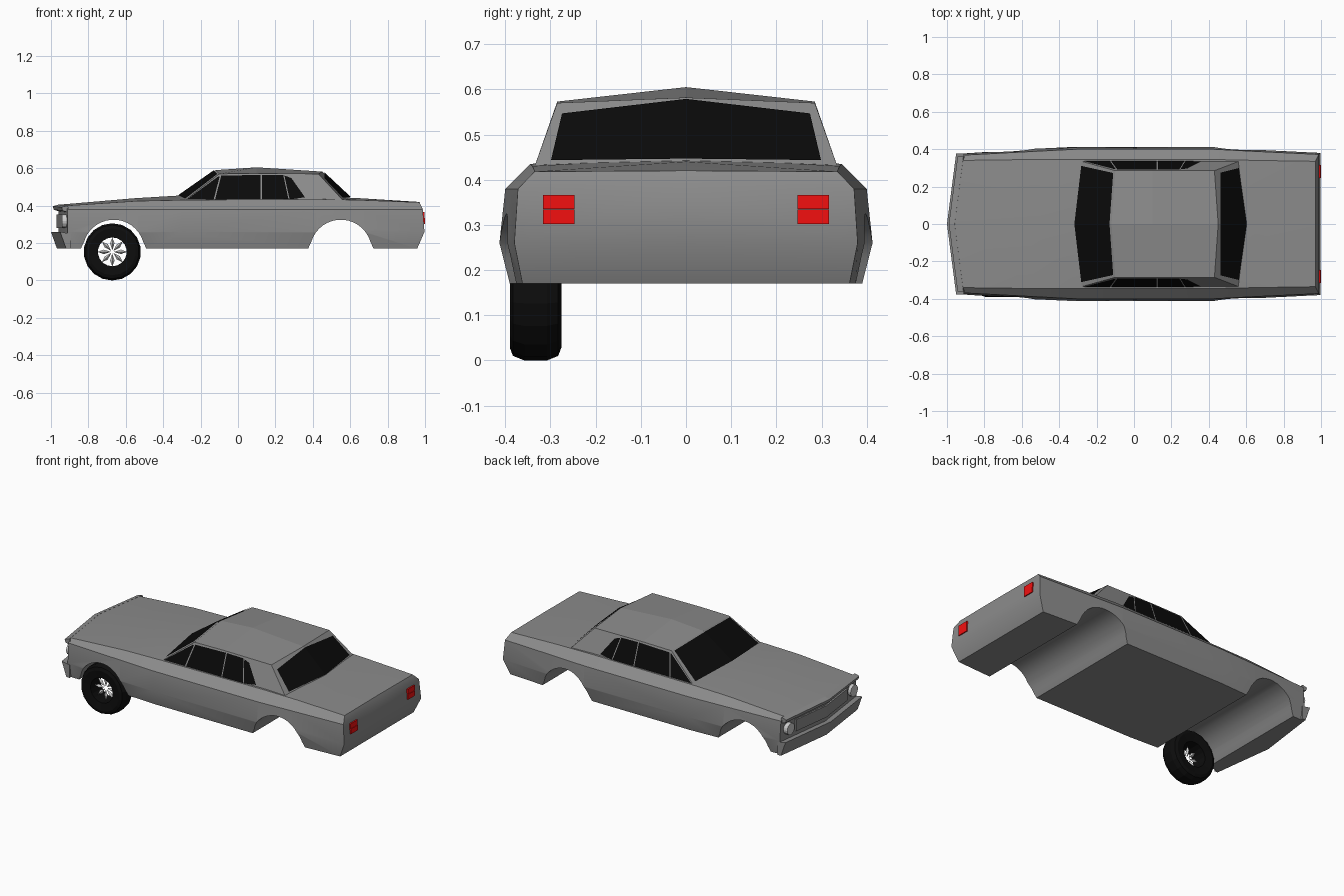
import bpy, bmesh
from math import sin, cos, pi, radians
from mathutils import Vector

if "Cube" in bpy.data.objects:
    bpy.data.objects.remove(bpy.data.objects["Cube"])


def material(name, color):
    m = bpy.data.materials.new(name)
    m.diffuse_color = color
    m.use_nodes = True
    m.node_tree.nodes["Principled BSDF"].inputs["Base Color"].default_value = m.diffuse_color
    return m


PAINT = material("grey_paint", (0.26, 0.26, 0.26, 1))
BLACK = material("dark_glass", (0.003, 0.003, 0.003, 1))
RUBBER = material("rubber", (0.004, 0.004, 0.004, 1))
RED = material("red_lens", (0.9, 0.005, 0.005, 1))


def build(name, verts, faces, mat=None, mirror=True):
    """Mesh object from points; optionally mirrored across the car's centre line."""
    me = bpy.data.meshes.new(name)
    me.from_pydata([tuple(v) for v in verts], [], faces)
    bm = bmesh.new()
    bm.from_mesh(me)
    bmesh.ops.recalc_face_normals(bm, faces=bm.faces)
    bm.to_mesh(me)
    bm.free()
    ob = bpy.data.objects.new(name, me)
    bpy.context.collection.objects.link(ob)
    if mat:
        me.materials.append(mat)
    if mirror:
        m = ob.modifiers.new("mirror", 'MIRROR')
        m.use_axis = (False, True, False)
    return ob


def prism(name, a, b, mat=None, mirror=True, caps=(True, True)):
    """Join two matching outlines into a prism."""
    n = len(a)
    faces = [(i, (i + 1) % n, n + (i + 1) % n, n + i) for i in range(n)]
    if caps[0]:
        faces.append(tuple(range(n)))
    if caps[1]:
        faces.append(tuple(range(n, 2 * n)))
    return build(name, list(a) + list(b), faces, mat, mirror)


def box(name, x, y, z, mat=None):
    outline = [(x[0], z[0]), (x[1], z[0]), (x[1], z[1]), (x[0], z[1])]
    return prism(name, [(p, y[0], q) for p, q in outline],
                 [(p, y[1], q) for p, q in outline], mat)


V = 0.13  # backward sweep of the nose


def nose_bar(name, profile, w, drop=0):
    return prism(name, [(x, 0, z) for x, z in profile],
                 [(x + V * w, w, z - drop) for x, z in profile], PAINT, caps=(False, True))


# Body: half cross-sections lofted nose to tail
# x, sweep, centre z, edge y, edge z, crease y, widest y, bottom y
stations = [
    (-0.96, V, .405, .340, .400, .368, .377, .362),
    (-0.55, .03, .440, .345, .425, .388, .402, .378),
    (-0.30, 0, .455, .345, .430, .400, .413, .390),
    (0.42, 0, .450, .345, .435, .400, .413, .390),
    (0.65, 0, .440, .340, .430, .388, .397, .380),
    (0.97, 0, .420, .335, .418, .372, .380, .362),
]
tail = (0, 0, .018, .027, -.012, -.012)
verts, faces = [], []
for s, (x, k, zc, ye, ze, yc, yw, yb) in enumerate(stations):
    ring = [(0, zc), (ye, ze), (yc, .38), (yw, .26), (yb, .17), (0, .17)]
    for r, (y, z) in enumerate(ring):
        verts.append((x + k * y + (tail[r] if s == 5 else 0), y, z))
for s in range(5):
    for r in range(5):
        i = s * 6 + r
        faces.append((i, i + 1, i + 7, i + 6))
for base, dx in ((0, (0, 0)), (30, (.018, .027))):
    c = len(verts)
    x0 = verts[base][0]
    verts += [(x0 + dx[0], 0, .38), (x0 + dx[1], 0, .26)]
    col = [base, c, c + 1, base + 5]
    faces += [(col[i], base + 1 + i, base + 2 + i, col[i + 1]) for i in range(3)]
body = build("body", verts, faces, PAINT)

# Wheel arches cut through the full width
cutters = []
for name, cx in (("front_arch_cutter", -.665), ("rear_arch_cutter", .55)):
    arc = [(cx + .165 * cos(radians(a)), .16 + .165 * sin(radians(a)))
           for a in range(15, 166, 10)]
    arc += [(cx - .178, .165), (cx - .178, .1), (cx + .178, .1), (cx + .178, .165)]
    cutter = prism(name, [(x, -.6, z) for x, z in arc],
                   [(x, .6, z) for x, z in arc], PAINT, mirror=False)
    cutter.hide_render = True
    cutters.append(cutter)
    m = body.modifiers.new("arch", 'BOOLEAN')
    m.operation = 'DIFFERENCE'
    m.solver = 'EXACT'
    m.object = cutter

# Bake the cuts so the cutters can go, then soften the gentle creases
bpy.context.view_layer.update()
bpy.context.view_layer.objects.active = body
for m in list(body.modifiers):
    bpy.ops.object.modifier_apply(modifier=m.name)
for o in cutters:
    bpy.data.objects.remove(o)
body.select_set(True)
bpy.ops.object.shade_smooth_by_angle(angle=radians(28))
body.select_set(False)

# Cabin: belt line below, roof edge and roof ridge above
ws = [Vector(p) for p in ((-.32, 0, .45), (-.28, .335, .43), (-.1, .285, .57), (-.12, 0, .59))]
rw = [Vector(p) for p in ((.602, 0, .44), (.56, .335, .43), (.43, .285, .57), (.45, 0, .582))]
mid = [Vector((.1, .335, .43)), Vector((.1, .285, .573)), Vector((.1, 0, .605))]
build("cabin", ws + rw + mid,
      [(0, 1, 2, 3), (4, 5, 6, 7), (1, 8, 9, 2), (8, 5, 6, 9), (2, 9, 10, 3), (9, 6, 7, 10)],
      PAINT)


# Windscreen and rear window: u runs outward from the centre, v runs upward
def screen(name, q, corners, dx):
    def at(u, v):
        p = q[0].lerp(q[1], u).lerp(q[3].lerp(q[2], u), v)
        return p + Vector((dx, 0, .004))
    build(name, [at(u, v) for u, v in corners], [(0, 1, 2, 3)], BLACK)


screen("windscreen", ws, [(0, .02), (.93, .02), (.95, .96), (0, .96)], -.003)
screen("rear_window", rw, [(0, .02), (.90, .06), (.93, .80), (0, .95)], .004)

# Side windows with thin pillars between the panes
panes = [
    [(-.272, .434), (-.130, .434), (-.098, .556), (-.106, .556)],
    [(-.122, .434), (.121, .434), (.121, .565), (-.09, .560)],
    [(.127, .434), (.270, .434), (.242, .563), (.127, .565)],
    [(.276, .434), (.358, .445), (.285, .548), (.248, .561)],
]
for i, pane in enumerate(panes):
    pts = [(x, .339 - .05 * (z - .43) / .14, z) for x, z in pane]
    build(f"side_window_{i + 1}", pts, [tuple(range(len(pts)))], BLACK)

# Nose: hood lip, grille and bumper
nose_bar("hood_lip", [(-.959, .4055), (-.990, .397), (-.985, .378), (-.94, .365)], .36, .005)
nose_bar("grille", [(-.970, .352), (-.970, .28), (-.95, .28), (-.95, .352)], .25)
nose_bar("front_bumper", [(-1, .26), (-.945, .25), (-.945, .17), (-.968, .17)], .378)


# Headlights
def circle(x, r):
    return [(x, .312 + r * cos(a * pi / 8), .318 + r * sin(a * pi / 8)) for a in range(16)]


prism("headlight", circle(-.942, .036), circle(-.90, .036))

# Tail lights, two lenses per side
box("tail_light_upper", (.96, .998), (.247, .316), (.335, .366), RED)
box("tail_light_lower", (.96, 1.0), (.247, .316), (.302, .334), RED)

# Front wheel: tyre ring
WX, WY, WZ, N = -.672, -.333, .153, 18
prof = [(.077, -.050), (.125, -.057), (.143, -.050), (.153, -.025),
        (.153, .025), (.143, .050), (.125, .057), (.077, .050)]
P = len(prof)
verts = [(WX + r * sin(2 * pi * s / N), WY + y, WZ - r * cos(2 * pi * s / N))
         for s in range(N) for r, y in prof]
faces = [(s * P + j, s * P + (j + 1) % P, (s + 1) % N * P + (j + 1) % P, (s + 1) % N * P + j)
         for s in range(N) for j in range(P)]
build("front_tyre", verts, faces, RUBBER, mirror=False)

# Petal-shaped wheel spokes
verts, faces = [], []
for k in range(8):
    a = k * pi / 4
    b = len(verts)
    for r, t, y in ((.008, 0, 0), (.046, .012, 0), (.078, 0, 0), (.046, -.012, 0),
                    (.046, 0, -.012), (.046, 0, .012)):
        verts.append((WX + r * cos(a) - t * sin(a), WY - .008 + y, WZ + r * sin(a) + t * cos(a)))
    for tip in (4, 5):
        faces += [(b + i, b + (i + 1) % 4, b + tip) for i in range(4)]
build("wheel_spokes", verts, faces, mirror=False)
